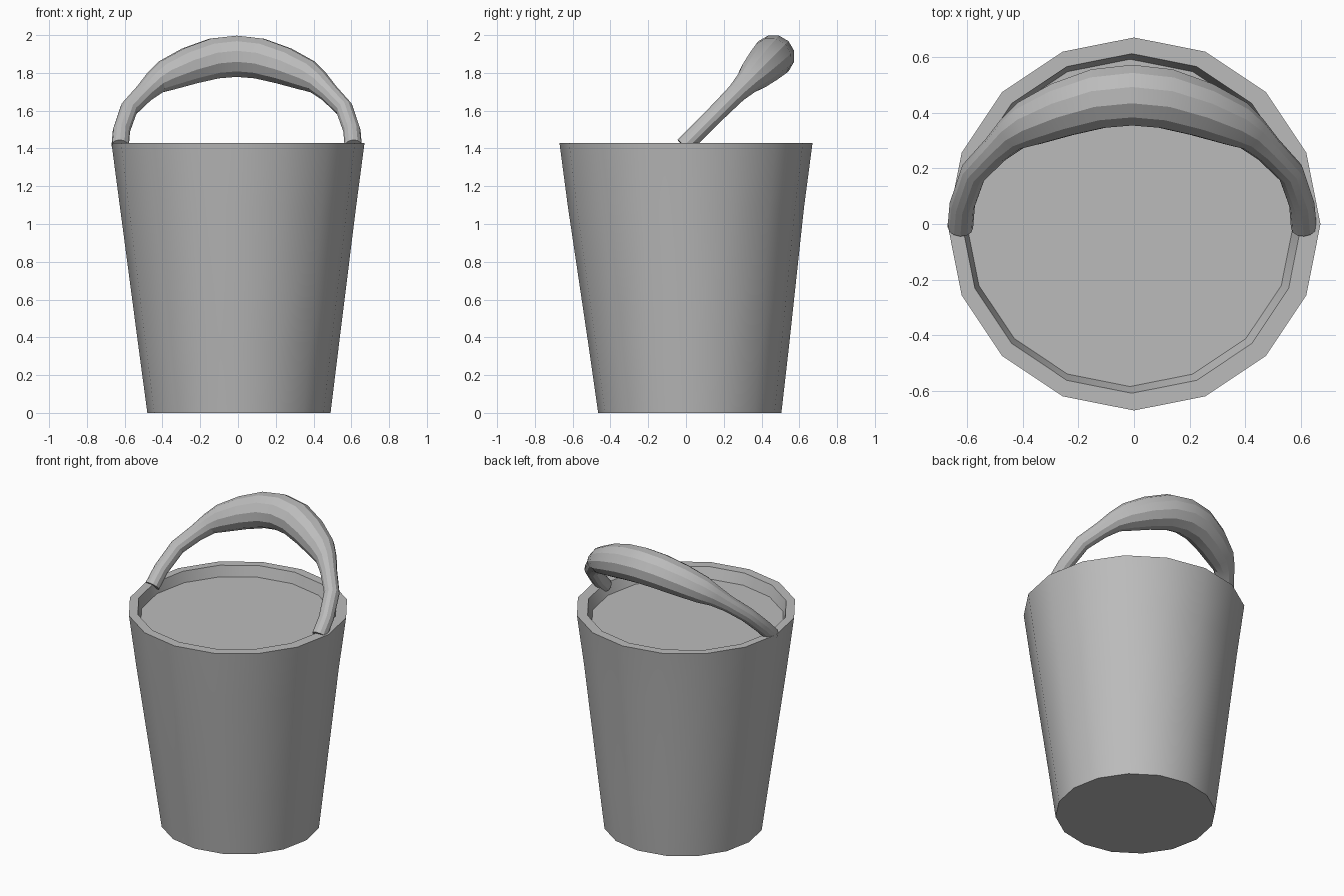
import bpy, bmesh, math
from mathutils import Vector

cube = bpy.data.objects.get("Cube")
if cube:
    bpy.data.objects.remove(cube)

grey = bpy.data.materials.new("plain_grey")
grey.use_nodes = True
colour = (0.5, 0.5, 0.5, 1)
grey.diffuse_color = colour
grey.node_tree.nodes["Principled BSDF"].inputs["Base Color"].default_value = colour


def loft(name, rings, smooth):
    """Skin a list of equal-length rings and cap both ends."""
    bm = bmesh.new()
    loops = [[bm.verts.new(p) for p in ring] for ring in rings]
    for a, b in zip(loops, loops[1:]):
        for i in range(len(a)):
            j = (i + 1) % len(a)
            bm.faces.new((a[i], a[j], b[j], b[i]))
    bm.faces.new(loops[0][::-1])
    bm.faces.new(loops[-1])
    bmesh.ops.recalc_face_normals(bm, faces=bm.faces)
    mesh = bpy.data.meshes.new(name)
    bm.to_mesh(mesh)
    bm.free()
    mesh.materials.append(grey)
    obj = bpy.data.objects.new(name, mesh)
    bpy.context.collection.objects.link(obj)
    if smooth:
        bpy.ops.object.select_all(action='DESELECT')
        obj.select_set(True)
        bpy.context.view_layer.objects.active = obj
        bpy.ops.object.shade_smooth_by_angle(angle=math.radians(smooth))
    return obj


def circle(radius, z, cx=0, cy=0, sides=16):
    turns = [math.tau * i / sides for i in range(sides)]
    return [Vector((cx + radius * math.cos(a), cy + radius * math.sin(a), z)) for a in turns]


# Bucket: tapered wall, thin rim, and a filled level just below the rim
loft("bucket", [
    circle(0.485, 0, 0.005, 0.02),
    circle(0.53, 0.35, 0.003, 0.015),
    circle(0.625, 1.09),
    circle(0.67, 1.43),
    circle(0.61, 1.43, -0.008, 0.002),
    circle(0.588, 1.36, -0.014, 0.004),
], 100).data.polygons.foreach_get  # smooth wall, crisp rim set below

bucket = bpy.data.objects["bucket"]
bpy.context.view_layer.objects.active = bucket
bpy.ops.object.shade_smooth_by_angle(angle=math.radians(40))

# Handle: tube leaning back at 45 degrees, swelling into a grip
half = [  # sideways, lean, radius
    (0.617, -0.012, 0.046), (0.61, 0.07, 0.046), (0.57, 0.185, 0.048),
    (0.49, 0.268, 0.052), (0.43, 0.325, 0.066), (0.37, 0.362, 0.086),
    (0.25, 0.412, 0.102), (0.12, 0.451, 0.111),
]
path = half + [(0, 0.463, 0.113)] + [(-x, h, r) for x, h, r in reversed(half)]
centres = [Vector((x - 0.007, h, 1.425 + h)) for x, h, r in path]
across = Vector((0, -1, 1)).normalized()
rings = []
for i, c in enumerate(centres):
    before, after = centres[max(i - 1, 0)], centres[min(i + 1, len(centres) - 1)]
    outward = (after - before).normalized().cross(across)
    rings.append([c + path[i][2] * (outward * p.x + across * p.y) for p in circle(1, 0, sides=12)])
loft("handle", rings, 20)
